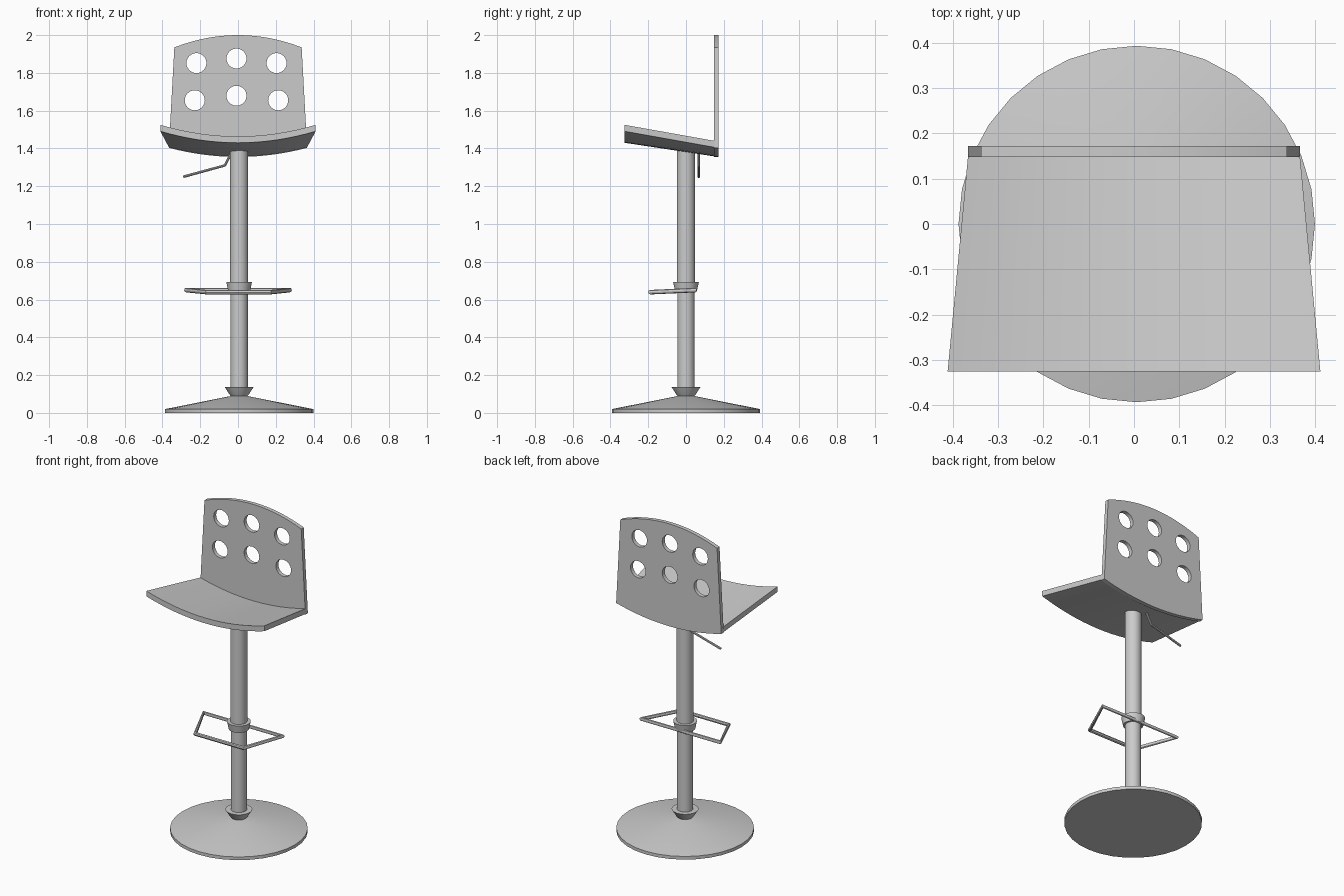
import bpy, bmesh, math
from mathutils import Matrix

if "Cube" in bpy.data.objects:
    bpy.data.objects.remove(bpy.data.objects["Cube"])

CX = 0.006  # axis of the pedestal


def finish(name, bm):
    bmesh.ops.recalc_face_normals(bm, faces=bm.faces)
    me = bpy.data.meshes.new(name)
    bm.to_mesh(me)
    bm.free()
    ob = bpy.data.objects.new(name, me)
    bpy.context.collection.objects.link(ob)
    smooth(ob)
    return ob


def smooth(ob):
    bpy.ops.object.select_all(action='DESELECT')
    bpy.context.view_layer.objects.active = ob
    ob.select_set(True)
    bpy.ops.object.shade_smooth_by_angle(angle=math.radians(30))


def lathe(name, profile, sides=32):
    """Closed solid turned around the pedestal axis from (radius, z) rings."""
    bm = bmesh.new()
    rings = [[bm.verts.new((CX + r * math.sin(2 * math.pi * i / sides),
                            r * math.cos(2 * math.pi * i / sides), z))
              for i in range(sides)] for r, z in profile]
    for a, b in zip(rings, rings[1:]):
        for i in range(sides):
            j = (i + 1) % sides
            bm.faces.new((a[i], a[j], b[j], b[i]))
    bm.faces.new(rings[0])
    bm.faces.new(rings[-1])
    return finish(name, bm)


def to_mesh(ob):
    bpy.ops.object.select_all(action='DESELECT')
    bpy.context.view_layer.objects.active = ob
    ob.select_set(True)
    bpy.ops.object.convert(target='MESH')
    smooth(bpy.context.object)


def curve(name, loops, dims, cyclic=True):
    cu = bpy.data.curves.new(name, 'CURVE')
    cu.dimensions = dims
    for pts in loops:
        sp = cu.splines.new('POLY')
        sp.points.add(len(pts) - 1)
        for p, co in zip(sp.points, pts):
            p.co = (*co, 1)
        sp.use_cyclic_u = cyclic
    ob = bpy.data.objects.new(name, cu)
    bpy.context.collection.objects.link(ob)
    return ob


def tube(name, pts, radius, cyclic):
    ob = curve(name, [pts], '3D', cyclic)
    ob.data.bevel_depth = radius
    ob.data.bevel_resolution = 2
    ob.data.use_fill_caps = True
    to_mesh(ob)


# Pedestal
lathe("base", [(0.393, 0), (0.393, 0.02), (0.04, 0.09)])
lathe("base_collar", [(0.04, 0.085), (0.053, 0.1), (0.077, 0.138)])
lathe("lower_column", [(0.046, 0.1), (0.046, 0.68)])
lathe("upper_column", [(0.048, 0.66), (0.048, 1.39)])
lathe("footrest_collar", [(0.058, 0.645), (0.068, 0.693)])

# Footrest loop and height lever
tube("footrest", [(-0.275, 0.05, 0.65), (-0.165, -0.19, 0.639),
                  (0.17, -0.19, 0.639), (0.275, 0.05, 0.65)], 0.012, True)
tube("lever", [(-0.03, 0.068, 1.385), (-0.07, 0.068, 1.31),
               (-0.29, 0.068, 1.25)], 0.007, False)

# Seat: curved slab, tapering and dropping towards the back
N = 16
bm = bmesh.new()
rows = []
# y, half width, underside height, height of the slab, edge rise
for y, w, z in ((-0.325, 0.411, 1.43), (0.15, 0.366, 1.358)):
    for dz in (0, 0.034):
        row = []
        for i in range(N + 1):
            x = w * (2 * i / N - 1)
            row.append(bm.verts.new((x, y, z + dz + 0.36 * x * x)))
        rows.append(row)
fb, ft, bb, bt = rows
loop = [fb, ft, bt, bb]
for k in range(4):
    a, b = loop[k], loop[(k + 1) % 4]
    for i in range(N):
        bm.faces.new((a[i], a[i + 1], b[i + 1], b[i]))
for i in (0, N):
    bm.faces.new([r[i] for r in loop])
finish("seat", bm)

# Backrest: outlined panel with six round holes
xs = [2 * i / N - 1 for i in range(N + 1)]
outline = [(0.366 * t, 1.355 + 0.048 * t * t, 0) for t in xs]
outline += [(0.337 * t, 2.0 - 0.065 * t * t, 0) for t in reversed(xs)]
loops = [outline]
for z, dx in ((1.852, 0.212), (1.655, 0.221)):
    for k in (-1, 0, 1):
        cz = z + (0.024 if k == 0 else 0)
        loops.append([(-0.008 + k * dx + 0.053 * math.cos(a), cz + 0.053 * math.sin(a), 0)
                      for a in (2 * math.pi * i / 24 for i in range(24))])
back = curve("backrest", loops, '2D')
back.data.fill_mode = 'BOTH'
back.data.extrude = 0.0125
back.matrix_world = Matrix.Translation((0, 0.16, 0)) @ Matrix.Rotation(math.pi / 2, 4, 'X')
to_mesh(back)
